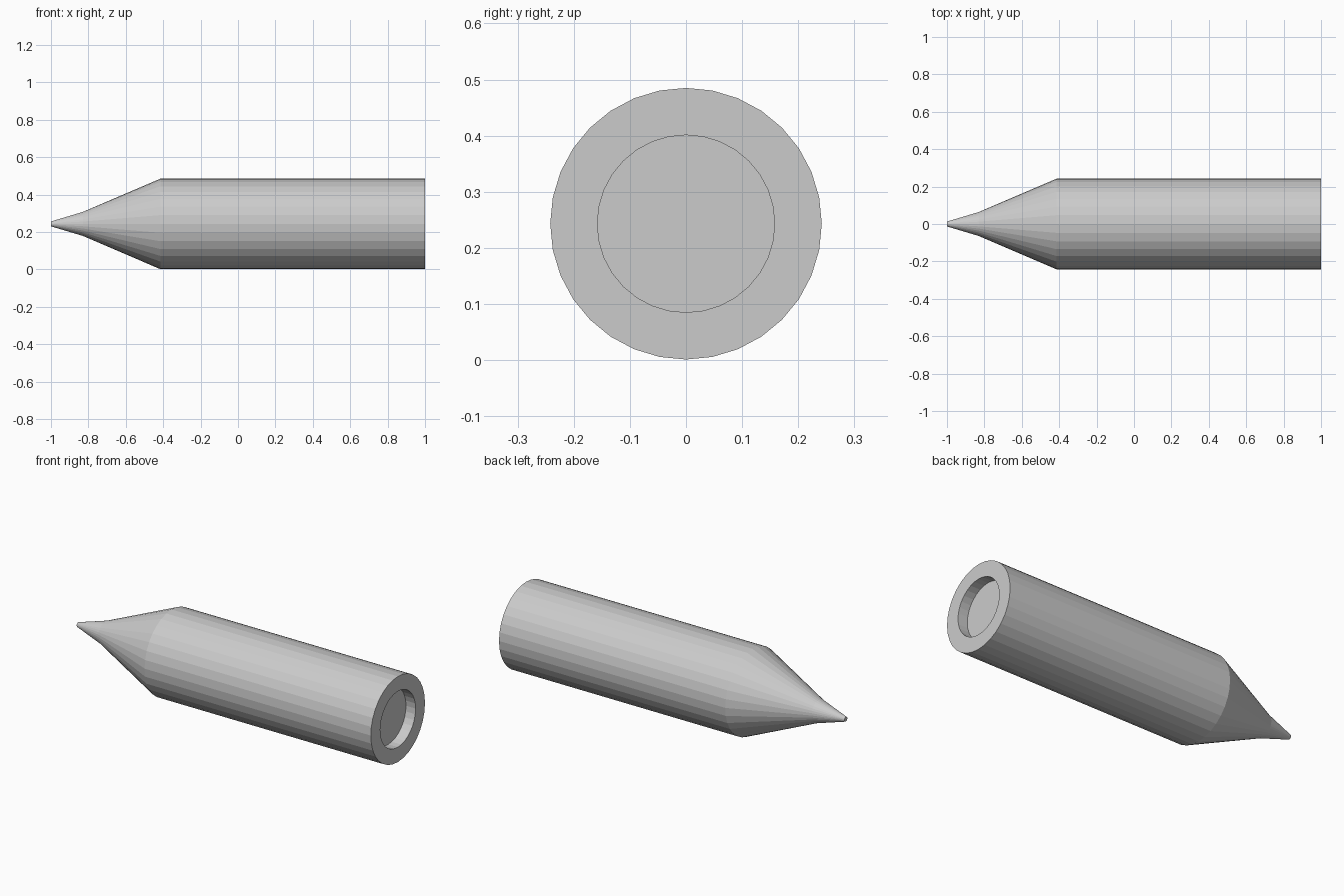
import bpy, bmesh, math

if "Cube" in bpy.data.objects:
    bpy.data.objects.remove(bpy.data.objects["Cube"])

SIDES = 32
AXIS_Z = 0.243


def lathe(name, profile, cap_start=False, cap_end=False):
    """Spin (x, radius) points around the horizontal axis, flat shaded."""
    bm = bmesh.new()
    rings = []
    for x, r in profile:
        rings.append([bm.verts.new((x,
                                    r * math.sin(2 * math.pi * i / SIDES),
                                    AXIS_Z + r * math.cos(2 * math.pi * i / SIDES)))
                      for i in range(SIDES)])
    for a, b in zip(rings, rings[1:]):
        for i in range(SIDES):
            j = (i + 1) % SIDES
            bm.faces.new((a[i], a[j], b[j], b[i]))
    if cap_start:
        bm.faces.new(list(reversed(rings[0])))
    if cap_end:
        bm.faces.new(rings[-1])
    mesh = bpy.data.meshes.new(name)
    bm.to_mesh(mesh)
    bm.free()
    obj = bpy.data.objects.new(name, mesh)
    bpy.context.collection.objects.link(obj)
    return obj


# Pointed tip with a tiny blunt end
lathe("tip", [(-1.0, 0.013), (-0.83, 0.064)], cap_start=True)

# Tapered cone between tip and barrel
lathe("cone", [(-0.83, 0.064), (-0.415, 0.242)])

# Barrel with a shallow round recess in its back end
lathe("barrel", [(-0.415, 0.242), (1.0, 0.242), (1.0, 0.158), (0.94, 0.158)],
      cap_end=True)
